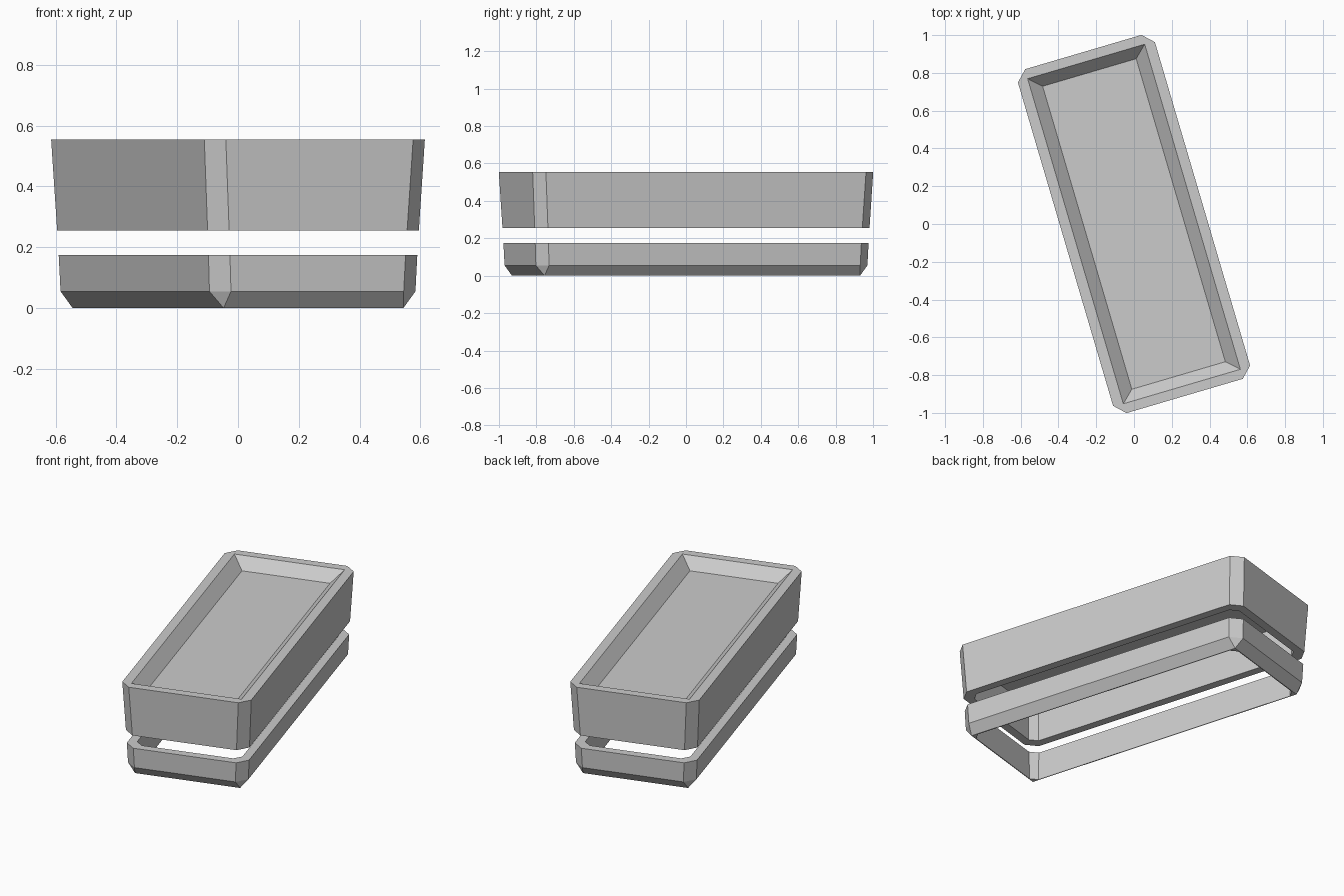
import bpy, bmesh, math

if "Cube" in bpy.data.objects:
    bpy.data.objects.remove(bpy.data.objects["Cube"])

TURN = math.radians(16.4)   # the whole box is turned about z


def octagon(bm, hx, hy, c, z):
    """Rectangle loop with corners cut by c (c = 0 gives a plain rectangle)."""
    pts = [(hx, -hy + c), (hx, hy - c), (hx - c, hy), (-hx + c, hy),
           (-hx, hy - c), (-hx, -hy + c), (-hx + c, -hy), (hx - c, -hy)]
    return [bm.verts.new((x, y, z)) for x, y in pts]


def loft(name, sections, closed):
    """Skin a stack of loops; closed joins last to first, else both ends are capped."""
    bm = bmesh.new()
    loops = [octagon(bm, *s) for s in sections]
    pairs = list(zip(loops, loops[1:]))
    if closed:
        pairs.append((loops[-1], loops[0]))
    else:
        bm.faces.new(loops[0])
        bm.faces.new(loops[-1])
    for a, b in pairs:
        for i in range(8):
            j = (i + 1) % 8
            bm.faces.new((a[i], a[j], b[j], b[i]))
    bmesh.ops.remove_doubles(bm, verts=bm.verts[:], dist=0.0005)
    bmesh.ops.recalc_face_normals(bm, faces=bm.faces[:])
    mesh = bpy.data.meshes.new(name)
    bm.to_mesh(mesh)
    bm.free()
    ob = bpy.data.objects.new(name, mesh)
    ob.rotation_euler.z = TURN
    bpy.context.collection.objects.link(ob)
    return ob


# Upper tray: hollow underside, tapered outer wall, flat rim, sloped recess, floor
loft("upper_tray", [
    (0.312, 0.883, 0.040, 0.470),
    (0.312, 0.883, 0.040, 0.255),
    (0.362, 0.933, 0.057, 0.255),
    (0.378, 0.949, 0.057, 0.555),
    (0.323, 0.897, 0.0, 0.555),
    (0.258, 0.836, 0.0, 0.489),
], closed=False)

# Lower ring: open frame with a bevelled foot
loft("lower_ring", [
    (0.303, 0.874, 0.035, 0.0),
    (0.308, 0.879, 0.0, 0.0),
    (0.353, 0.924, 0.057, 0.055),
    (0.358, 0.929, 0.057, 0.175),
    (0.308, 0.879, 0.040, 0.175),
], closed=True)
